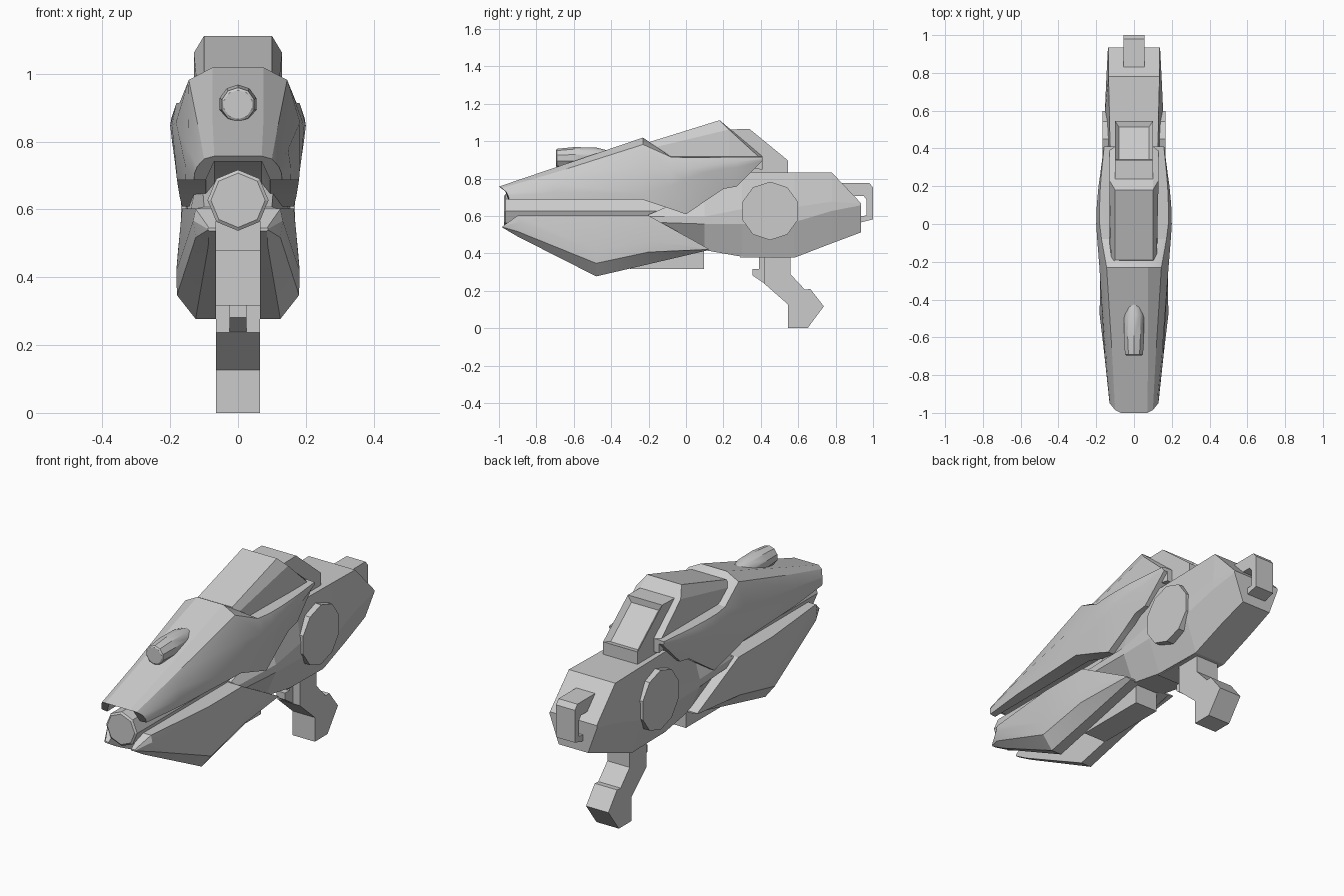
import bpy, bmesh, math
from mathutils import Vector

if "Cube" in bpy.data.objects:
    bpy.data.objects.remove(bpy.data.objects["Cube"])

grey = bpy.data.materials.new("light_grey")
grey.diffuse_color = (0.6, 0.6, 0.6, 1)
grey.use_nodes = True
grey.node_tree.nodes["Principled BSDF"].inputs["Base Color"].default_value = grey.diffuse_color


def finish(bm, name, angle=None):
    bmesh.ops.remove_doubles(bm, verts=bm.verts, dist=0.0005)
    bmesh.ops.recalc_face_normals(bm, faces=bm.faces)
    me = bpy.data.meshes.new(name)
    bm.to_mesh(me)
    bm.free()
    me.materials.append(grey)
    ob = bpy.data.objects.new(name, me)
    bpy.context.collection.objects.link(ob)
    if angle:
        bpy.ops.object.select_all(action='DESELECT')
        ob.select_set(True)
        bpy.context.view_layer.objects.active = ob
        bpy.ops.object.shade_smooth_by_angle(angle=math.radians(angle))
    return ob


def loft(name, rings, angle=None):
    """Skin a series of closed rings of (x, y, z) points."""
    bm = bmesh.new()
    vs = [[bm.verts.new(p) for p in r] for r in rings]
    n = len(rings[0])
    for a, b in zip(vs, vs[1:]):
        for i in range(n):
            j = (i + 1) % n
            bm.faces.new((a[i], a[j], b[j], b[i]))
    bm.faces.new(vs[0])
    bm.faces.new(vs[-1])
    return finish(bm, name, angle)


def mirrored(y, pts):
    """Full ring from its right half; a third value shifts a point in y."""
    half = [(p[0], y + (p[2] if len(p) > 2 else 0), p[1]) for p in pts]
    return half + [(-x, yy, z) for x, yy, z in reversed(half)]


def prism(name, outline, x0, x1):
    """Extrude a (y, z) side outline across x."""
    return loft(name, [[(x, y, z) for y, z in outline] for x in (x0, x1)])


def tube(name, n, stations, angle=None, turn=0.0):
    """Round part along y from (y, z, radius) stations."""
    return loft(name, [[(r * math.sin(2 * math.pi * (i + turn) / n), y,
                         z + r * math.cos(2 * math.pi * (i + turn) / n))
                        for i in range(n)] for y, z, r in stations], angle)


# upper shell: crown, shoulder, widest line, crease, lower edge
shell = [
    (-1.0, [(.07, .76), (.1, .752, .015), (.12, .73, .04), (.128, .71, .05), (.13, .69, .055)]),
    (-.7, [(.075, .862), (.115, .835), (.148, .78), (.155, .73), (.156, .69)]),
    (-.23, [(.075, 1.022), (.145, .985), (.183, .86), (.182, .72), (.18, .69)]),
    (-.08, [(.128, .92), (.172, .918), (.195, .85), (.188, .76), (.172, .64)]),
    (0, [(.128, .92), (.182, .916), (.2, .85), (.194, .80), (.165, .612)]),
    (.1, [(.128, .92), (.182, .916), (.197, .87), (.193, .835), (.16, .68)]),
    (.2, [(.128, .92), (.178, .917), (.188, .885), (.185, .855), (.158, .748)]),
    (.27, [(.128, .92), (.172, .917), (.178, .89), (.175, .862), (.155, .76)]),
    (.41, [(.125, .92), (.158, .918), (.16, .912), (.16, .906), (.15, .9)]),
]
rings = []
for k, (y, pts) in enumerate(shell):
    x, z = pts[-1][:2]
    dy = .05 if k == 0 else 0
    channel = [(.095, z, dy), (.07, min(z + .055, .905), dy * .6)]
    rings.append(mirrored(y, pts + channel))
loft("upper_shell", rings, 25)

# raised rear hump
loft("top_hump", [
    mirrored(-.21, [(.1, 1.0, .02), (.12, .96), (.13, .88)]),
    mirrored(.18, [(.1, 1.115), (.13, 1.065, .05), (.13, .88, .05)]),
    mirrored(.41, [(.1, .92), (.13, .9), (.13, .85)])])

# sight housing with a recessed screen on the sloping face
screen = prism("sight_housing", [(.2, 1.065), (.34, 1.068), (.545, .9), (.545, .8), (.2, .8)], -.1, .1)
bm = bmesh.new()
bm.from_mesh(screen.data)
face = max(bm.faces, key=lambda f: f.normal.dot(Vector((0, .63, .77))))
bmesh.ops.inset_region(bm, faces=[face], thickness=.03)
bmesh.ops.translate(bm, verts=face.verts, vec=-face.normal * .025)
bm.to_mesh(screen.data)
bm.free()

# rear body
loft("rear_body", [
    mirrored(-.2, [(.1, .61), (.14, .602), (.14, .57), (.09, .56)]),
    mirrored(.1, [(.11, .74), (.15, .60), (.15, .56), (.09, .42)]),
    mirrored(.3, [(.125, .835), (.155, .64), (.155, .56), (.09, .385)]),
    mirrored(.58, [(.13, .835), (.155, .65), (.155, .57), (.09, .38)]),
    mirrored(.78, [(.135, .835), (.146, .68), (.146, .63), (.09, .457)]),
    mirrored(.935, [(.136, .672), (.138, .668), (.138, .66), (.085, .515)])])

# side discs
for side, s in (("left", -1), ("right", 1)):
    prism(side + "_disc", [(.45 + .156 * math.cos(math.tau * i / 10 + math.pi / 10),
                            .63 + .156 * math.sin(math.tau * i / 10 + math.pi / 10))
                           for i in range(10)], .1 * s, .168 * s)

# lower shell halves with a gap between them
lower = [
    (-.98, [(.085, .548), (.09, .546), (.088, .543), (.085, .54)]),
    (-.9, [(.125, .605), (.132, .57), (.125, .52), (.088, .493)]),
    (-.48, [(.165, .605), (.182, .42), (.18, .35), (.125, .28)]),
    (-.2, [(.165, .605), (.178, .47), (.174, .41), (.122, .345)]),
    (.12, [(.15, .428), (.152, .426), (.15, .424), (.12, .42)]),
]
for side, s in (("left", -1), ("right", 1)):
    loft(side + "_lower_shell",
         [[(s * x, y, z) for x, z in [(.065, p[0][1])] + p + [(.065, p[-1][1])]] for y, p in lower], 20)

# keel block, barrel and top nub
prism("keel_block", [(-.3, .32), (.095, .32), (.095, .42), (0, .59), (-.5, .59), (-.5, .48), (-.3, .48)], -.066, .066)
tube("barrel", 8, [(-.972, .63, .08), (-.965, .63, .09), (.1, .63, .09)])
tube("top_nub", 10, [(-.695, .912, .043), (-.69, .912, .05), (-.6, .914, .057),
                     (-.48, .914, .055), (-.38, .914, .03)], 35)

# grip, trigger and mounting plate
prism("grip", [(.42, .4), (.56, .4), (.56, .29), (.635, .21), (.665, .212), (.737, .12),
               (.65, .003), (.545, .003), (.545, .13), (.42, .24)], -.065, .065)
prism("trigger", [(.39, .4), (.39, .32), (.355, .32), (.355, .285), (.43, .235), (.43, .4)], -.025, .025)
prism("grip_mount", [(.29, .43), (.29, .38), (.58, .38), (.58, .43)], -.085, .085)

# rear loop handle
prism("rear_loop", [(.8, .78), (.98, .78), (1, .755), (1, .585), (.9, .56), (.9, .6),
                    (.965, .605), (.965, .69), (.95, .71), (.8, .71)], -.055, .055)

# rest everything exactly on the ground
for ob in bpy.context.scene.objects:
    ob.location.z -= .003
